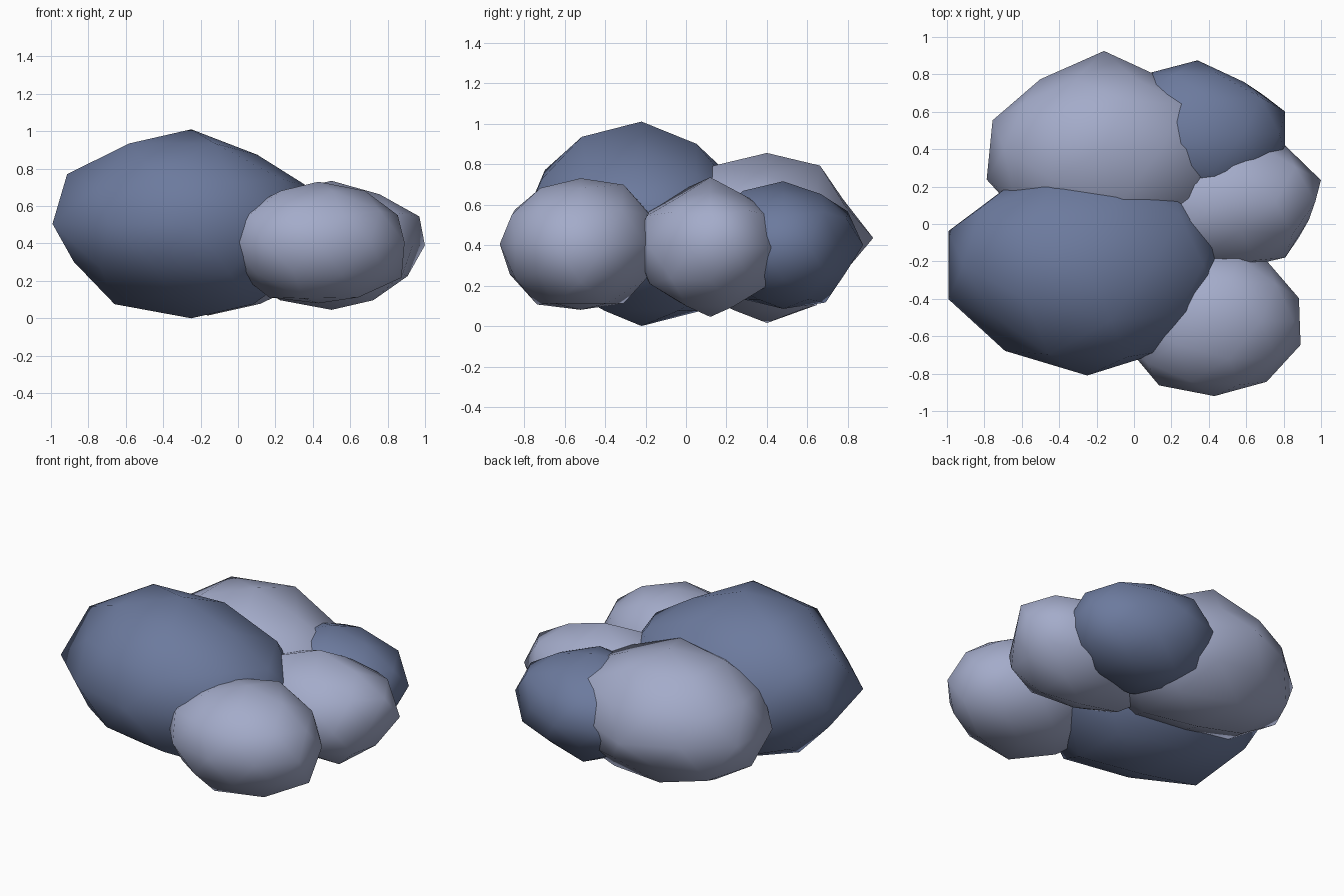
import bpy
from math import cos, sin, radians
from mathutils import Vector

cube = bpy.data.objects.get("Cube")
if cube:
    bpy.data.objects.remove(cube, do_unlink=True)

# Heights of the vertex rings on a unit boulder
RINGS = {"crown": 0.85, "shoulder": 0.49, "belt": 0, "flank": -0.49, "foot": -0.85}


def make_material(name, rgb):
    mat = bpy.data.materials.new(name)
    mat.use_nodes = True
    colour = (*rgb, 1.0)
    mat.diffuse_color = colour
    mat.node_tree.nodes["Principled BSDF"].inputs["Base Color"].default_value = colour
    return mat


dark = make_material("dark slate blue", (0.15, 0.195, 0.34))
light = make_material("pale blue grey", (0.37, 0.41, 0.59))


def rock(name, mat, centre, radii, **dents):
    """Low-poly boulder; each ring maps a heading in degrees to a radial scale."""
    bpy.ops.mesh.primitive_ico_sphere_add(subdivisions=2, radius=1)
    obj = bpy.context.object
    obj.name = obj.data.name = name
    verts = obj.data.vertices
    for ring, scales in dents.items():
        z = RINGS[ring]
        r = (1 - z * z) ** 0.5
        for angle, factor in scales.items():
            aim = Vector((r * cos(radians(angle)), r * sin(radians(angle)), z))
            nearest = max(verts, key=lambda v: v.co.normalized().dot(aim))
            nearest.co *= factor
    for v in verts:
        v.co = [c * s for c, s in zip(v.co, radii)]
    obj.location = centre
    obj.data.materials.append(mat)
    bpy.ops.object.shade_smooth()


# Large front boulder
rock("large_front_rock", dark, (-0.25, -0.22, 0.505), (0.78, 0.59, 0.505),
     crown={0: 0.86, 72: 0.92},
     shoulder={0: 0.89, 36: 0.92, 72: 0.87, 108: 0.91, 216: 0.88, 288: 0.98, 324: 0.9},
     belt={18: 0.95, 126: 0.9, 234: 0.96, 306: 0.95, 342: 0.95},
     flank={0: 0.9, 180: 0.9, 216: 0.9, 252: 0.95, 324: 0.88},
     foot={252: 0.87})

# Pale boulder at the back
rock("back_rock", light, (-0.16, 0.4, 0.435), (0.66, 0.525, 0.42),
     crown={0: 0.88},
     shoulder={36: 0.92, 72: 0.86, 108: 0.88, 144: 0.9, 180: 0.95},
     belt={54: 0.87, 126: 0.88, 162: 0.95},
     flank={72: 0.86, 108: 0.86},
     foot={108: 0.93, 180: 0.96, 252: 0.85})

# Three smaller boulders along the left side
rock("front_left_rock", light, (0.43, -0.52, 0.405), (0.475, 0.4, 0.325),
     crown={72: 1.06},
     shoulder={216: 1.05},
     belt={162: 1.05, 198: 1.05, 234: 1.06, 342: 1.02},
     flank={0: 1.1, 180: 1.04, 252: 1.03},
     foot={36: 1.06, 108: 1.06, 180: 1.06, 252: 1.08, 324: 1.06})

rock("middle_left_rock", light, (0.5, 0.12, 0.39), (0.525, 0.37, 0.345),
     crown={0: 0.93, 72: 0.88, 144: 0.86, 288: 0.84},
     shoulder={324: 0.96},
     belt={342: 0.87},
     flank={0: 0.91, 36: 0.96},
     foot={108: 0.88, 252: 0.9})

rock("back_left_rock", dark, (0.34, 0.48, 0.4), (0.49, 0.395, 0.315),
     crown={0: 0.95, 72: 0.94, 144: 0.92},
     shoulder={72: 0.93, 144: 0.95},
     belt={54: 0.87},
     flank={72: 0.93, 108: 0.93},
     foot={108: 1.06})
